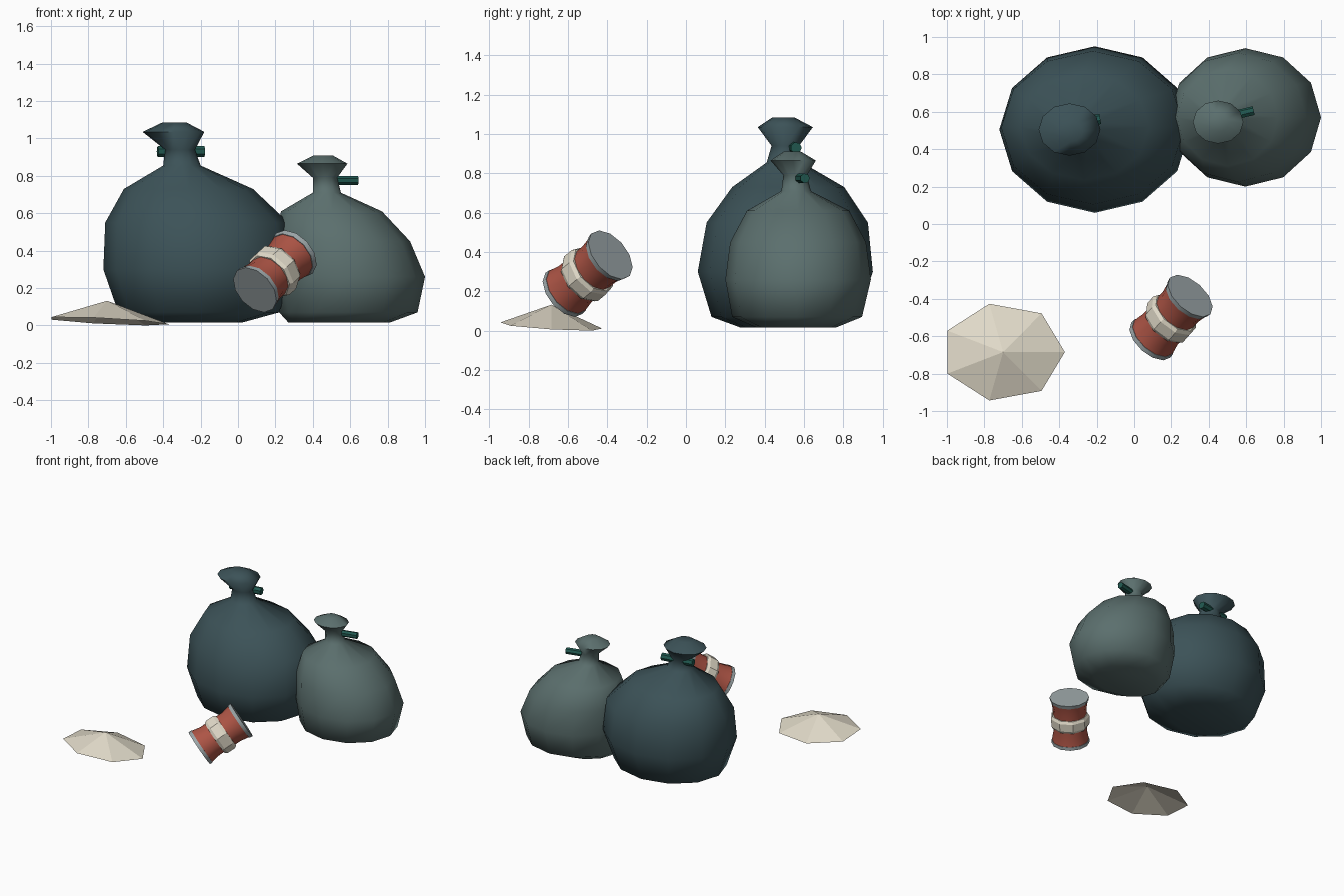
import bpy, bmesh
from math import sin, cos, pi, radians
from mathutils import Vector

if "Cube" in bpy.data.objects:
    bpy.data.objects.remove(bpy.data.objects["Cube"])


def material(name, rgb):
    m = bpy.data.materials.new(name)
    m.diffuse_color = (*rgb, 1)
    m.use_nodes = True
    m.node_tree.nodes["Principled BSDF"].inputs["Base Color"].default_value = m.diffuse_color
    return m


DARK = material("dark_plastic", (0.045, 0.085, 0.097))
PALE = material("pale_plastic", (0.105, 0.16, 0.155))
GREEN = material("tie_green", (0.015, 0.10, 0.08))
RED = material("can_red", (0.42, 0.09, 0.06))
CREAM = material("cream", (0.75, 0.70, 0.58))
STEEL = material("steel", (0.33, 0.38, 0.39))


def loft(name, rings, mat, sides=12, smooth=None, caps=True, start=None, end=None):
    """Stack of elliptical rings (z, cx, cy, rx, ry); optionally laid along start -> end."""
    bm = bmesh.new()
    loops = [[bm.verts.new((cx + rx * cos(2 * pi * i / sides), cy + ry * sin(2 * pi * i / sides), z))
              for i in range(sides)] for z, cx, cy, rx, ry in rings]
    for a, b in zip(loops, loops[1:]):
        for i in range(sides):
            j = (i + 1) % sides
            bm.faces.new((a[i], a[j], b[j], b[i]))
    if caps:
        bm.faces.new(loops[0][::-1])
        bm.faces.new(loops[-1])
    if start is not None:
        rot = (Vector(end) - Vector(start)).to_track_quat('Z', 'Y')
        for v in bm.verts:
            v.co = rot @ v.co + Vector(start)
    return finish(name, bm, mat, smooth)


def finish(name, bm, mat, smooth=None):
    me = bpy.data.meshes.new(name)
    bm.to_mesh(me)
    bm.free()
    me.materials.append(mat)
    ob = bpy.data.objects.new(name, me)
    bpy.context.collection.objects.link(ob)
    if smooth:
        bpy.ops.object.select_all(action='DESELECT')
        bpy.context.view_layer.objects.active = ob
        ob.select_set(True)
        bpy.ops.object.shade_smooth_by_angle(angle=radians(smooth))
    return ob


def tube(name, start, end, profile, mat, sides, smooth=None):
    return loft(name, [(z, 0, 0, r, r) for z, r in profile], mat, sides, smooth, True, start, end)


# Sacks: base, belly, neck and flared top
loft("large_sack", [
    (0.015, -0.24, 0.50, 0.26, 0.22),
    (0.07, -0.21, 0.50, 0.43, 0.37),
    (0.30, -0.21, 0.505, 0.51, 0.445),
    (0.55, -0.22, 0.515, 0.49, 0.41),
    (0.73, -0.265, 0.52, 0.345, 0.285),
    (0.855, -0.30, 0.50, 0.10, 0.09),
    (0.94, -0.31, 0.505, 0.08, 0.07),
    (1.035, -0.345, 0.505, 0.165, 0.14),
    (1.085, -0.34, 0.495, 0.065, 0.055)], DARK, smooth=89)
loft("small_sack", [
    (0.015, 0.54, 0.56, 0.27, 0.20),
    (0.07, 0.59, 0.565, 0.37, 0.33),
    (0.26, 0.595, 0.57, 0.405, 0.37),
    (0.45, 0.555, 0.57, 0.365, 0.345),
    (0.61, 0.50, 0.57, 0.27, 0.26),
    (0.71, 0.475, 0.56, 0.075, 0.075),
    (0.79, 0.465, 0.555, 0.065, 0.06),
    (0.865, 0.45, 0.545, 0.135, 0.115),
    (0.91, 0.455, 0.54, 0.05, 0.045)], PALE, smooth=89)

# Ties through the necks
tube("large_sack_tie", (-0.43, 0.52, 0.93), (-0.18, 0.56, 0.93), [(0, 0.029), (0.253, 0.029)], GREEN, 7)
tube("small_sack_tie", (0.43, 0.555, 0.775), (0.64, 0.605, 0.775), [(0, 0.025), (0.216, 0.025)], GREEN, 7)

# Tilted can: waisted body, end rims, label band
A, B = (0.09, -0.62, 0.19), (0.30, -0.385, 0.385)
tube("can_body", A, B, [(0.02, 0.137), (0.09, 0.124), (0.28, 0.124), (0.35, 0.137)], RED, 12, 40)
tube("can_lower_rim", A, B, [(0, 0.141), (0.025, 0.139)], STEEL, 12, 40)
tube("can_upper_rim", A, B, [(0.345, 0.14), (0.372, 0.146)], STEEL, 12, 40)
tube("can_label", A, B, [(0.135, 0.133), (0.155, 0.145), (0.215, 0.145), (0.235, 0.133)], CREAM, 9)

# Crumpled lid: shallow open seven-sided cone, slightly tilted
bm = bmesh.new()
apex = bm.verts.new((-0.70, -0.685, 0.132))
edge = []
for k in range(7):
    dx, dy = 0.33 * cos(2 * pi * k / 7), 0.265 * sin(2 * pi * k / 7)
    edge.append(bm.verts.new((-0.70 + dx, -0.685 + dy, 0.023 - 0.06 * dy - 0.05 * dx)))
for k in range(7):
    bm.faces.new((apex, edge[k], edge[(k + 1) % 7]))
finish("paper_cone", bm, CREAM)
